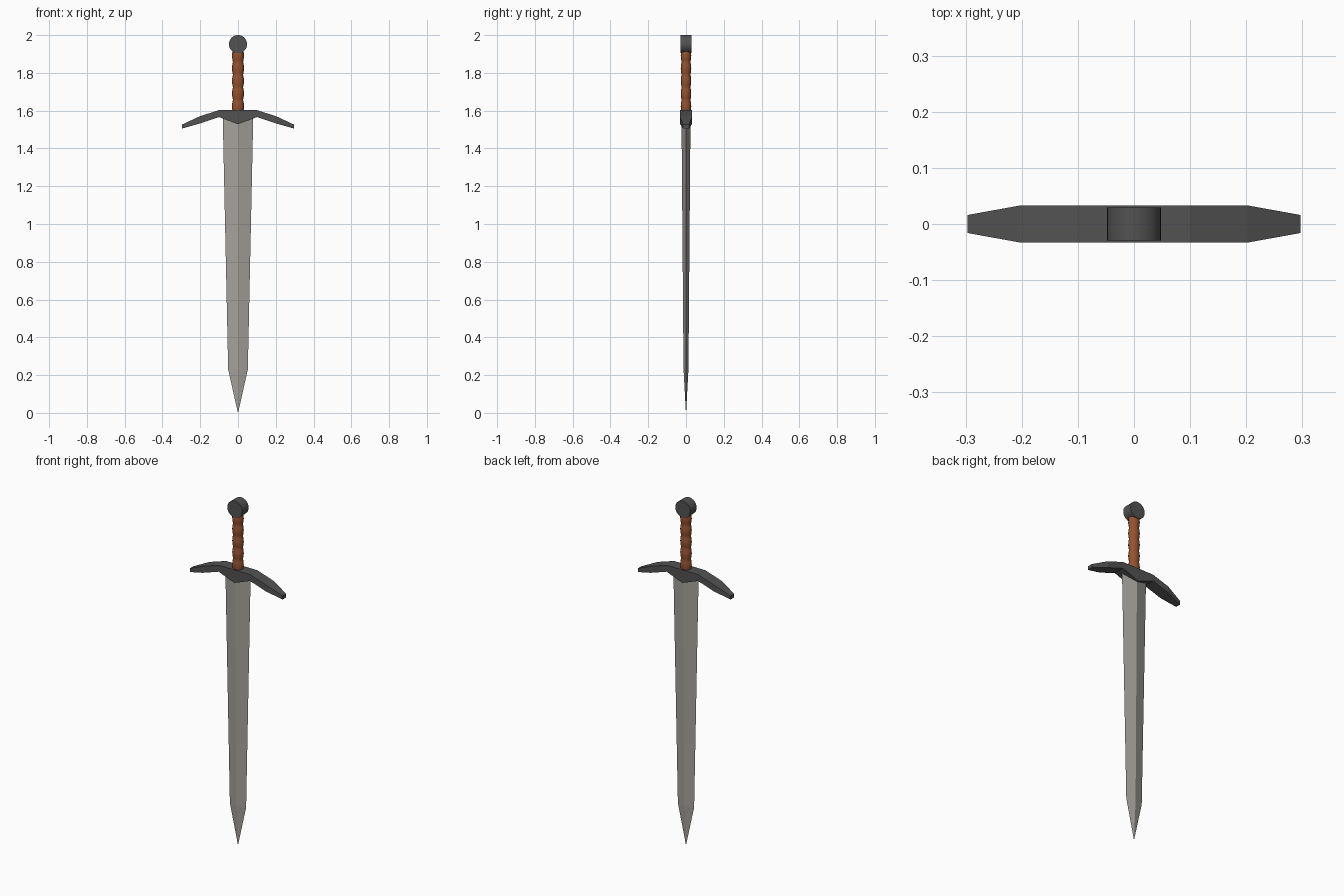
import bpy, bmesh, math

if "Cube" in bpy.data.objects:
    bpy.data.objects.remove(bpy.data.objects["Cube"])


def material(name, rgb):
    m = bpy.data.materials.new(name)
    m.diffuse_color = (*rgb, 1)
    m.use_nodes = True
    m.node_tree.nodes["Principled BSDF"].inputs["Base Color"].default_value = m.diffuse_color
    return m


STEEL = material("blade steel", (0.38, 0.36, 0.33))
IRON = material("dark iron", (0.085, 0.085, 0.085))
LEATHER = material("brown leather", (0.30, 0.085, 0.03))


def loft(name, rings, mat, smooth=None):
    """Skin a list of equal-length vertex rings and cap both ends."""
    bm = bmesh.new()
    rows = [[bm.verts.new(p) for p in ring] for ring in rings]
    n = len(rows[0])
    for a, b in zip(rows, rows[1:]):
        for i in range(n):
            j = (i + 1) % n
            bm.faces.new((a[i], a[j], b[j], b[i]))
    bm.faces.new(rows[0])
    bm.faces.new(rows[-1])
    bmesh.ops.remove_doubles(bm, verts=bm.verts, dist=1e-5)
    bmesh.ops.recalc_face_normals(bm, faces=bm.faces)
    me = bpy.data.meshes.new(name)
    bm.to_mesh(me)
    bm.free()
    me.materials.append(mat)
    ob = bpy.data.objects.new(name, me)
    bpy.context.collection.objects.link(ob)
    if smooth:
        bpy.ops.object.select_all(action='DESELECT')
        bpy.context.view_layer.objects.active = ob
        ob.select_set(True)
        bpy.ops.object.shade_smooth_by_angle(angle=math.radians(smooth))
    return ob


def ellipse(rx, ry, z, n=16):
    return [(rx * math.cos(2 * math.pi * i / n), ry * math.sin(2 * math.pi * i / n), z)
            for i in range(n)]


# Blade: diamond section tapering to a point
loft("blade", [ellipse(w, t, z, 4) for z, w, t in
               [(0.0, 0.0005, 0.0005), (0.23, 0.052, 0.013), (1.58, 0.081, 0.024)]], STEEL)

# Crossguard: stations of x, bottom z, top z, half depth, mirrored about the middle
half = [(0.297, 1.505, 1.526, 0.016), (0.203, 1.532, 1.570, 0.033), (0.1, 1.566, 1.603, 0.033),
        (0.075, 1.556, 1.603, 0.033), (0.0, 1.528, 1.603, 0.033)]
stations = [(-x, *r) for x, *r in half] + half[-2::-1]
loft("crossguard", [[(x, -d, b), (x, d, b), (x, d, t), (x, -d, t)]
                    for x, b, t, d in stations], IRON)

# Grip: leather wrap with repeating bulges
rings = []
Z0, Z1, BULGES = 1.59, 1.925, 5
for k in range(BULGES * 6 + 1):
    f = k / (BULGES * 6)
    r = 0.027 + 0.005 * abs(math.sin(math.pi * f * BULGES))
    rings.append(ellipse(r, r * 0.87, Z0 + (Z1 - Z0) * f))
loft("grip", rings, LEATHER, 40)

# Pommel: disc lying along the depth axis
loft("pommel", [[(x, y, 1.952 + z) for x, z, _ in ellipse(0.048, 0.048, 0, 32)]
                for y in (-0.029, 0.029)], IRON, 30)
